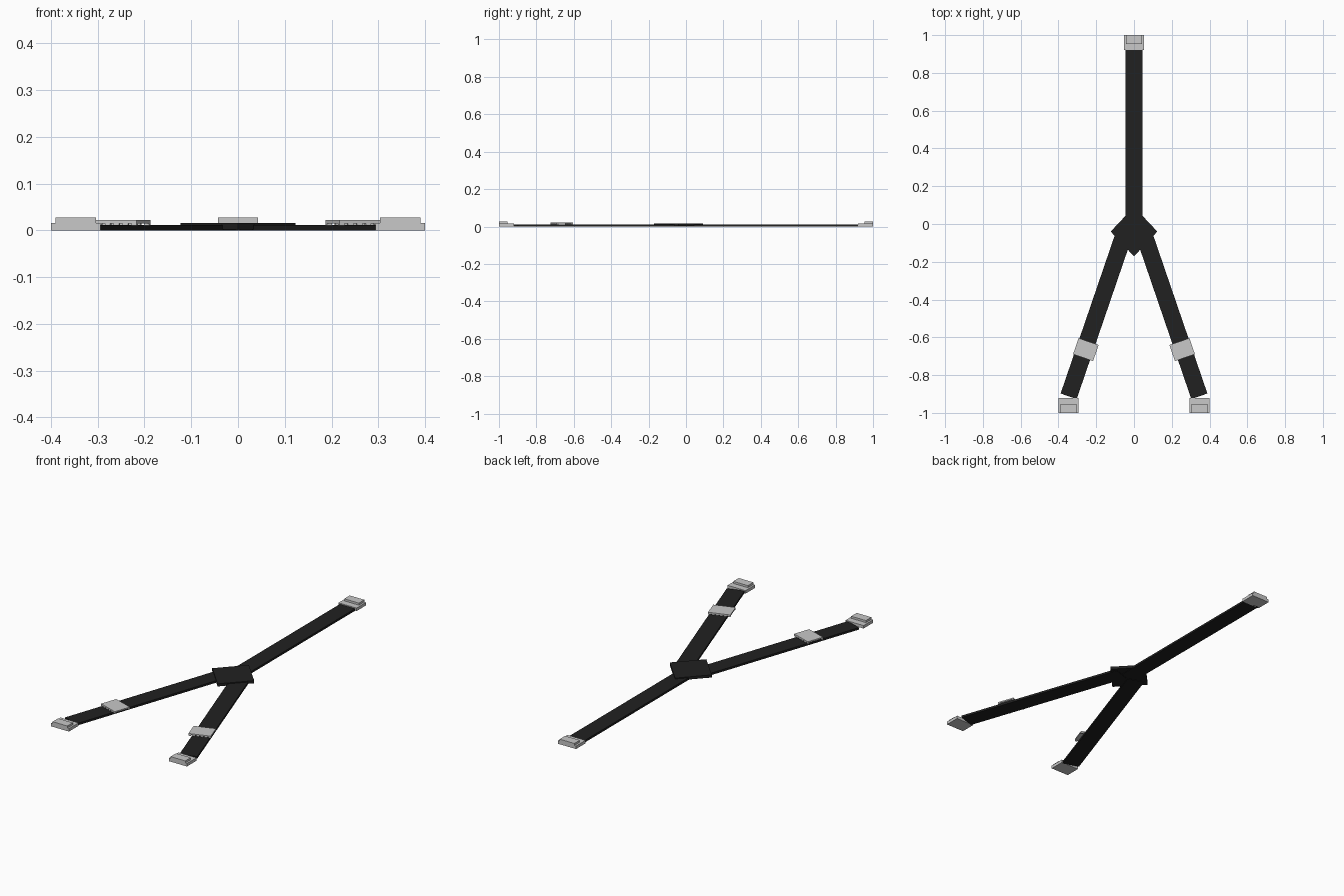
import bpy, bmesh, math
from mathutils import Matrix, Vector

cube = bpy.data.objects.get("Cube")
if cube:
    bpy.data.objects.remove(cube, do_unlink=True)


def material(name, rgb):
    m = bpy.data.materials.new(name)
    m.use_nodes = True
    m.diffuse_color = (*rgb, 1)
    m.node_tree.nodes["Principled BSDF"].inputs["Base Color"].default_value = (*rgb, 1)
    return m


BLACK = material("black webbing", (0.015, 0.015, 0.015))
METAL = material("light grey metal", (0.58, 0.58, 0.58))


def build(name, boxes, mat, loc=(0, 0), angle=0):
    """Boxes given as (x0, x1, y0, y1, z0, z1), joined, turned about z and placed."""
    bm = bmesh.new()
    for x0, x1, y0, y1, z0, z1 in boxes:
        size = Matrix.Diagonal((x1 - x0, y1 - y0, z1 - z0, 1))
        mid = Vector((x0 + x1, y0 + y1, z0 + z1)) / 2
        bmesh.ops.create_cube(bm, size=1, matrix=Matrix.Translation(mid) @ size)
    mesh = bpy.data.meshes.new(name)
    bm.to_mesh(mesh)
    bm.free()
    mesh.materials.append(mat)
    ob = bpy.data.objects.new(name, mesh)
    ob.location = (*loc, 0)
    ob.rotation_euler.z = angle
    bpy.context.collection.objects.link(ob)
    return ob


HALF = 0.045          # half width of the webbing
TOP = 0.011           # top of the webbing
LEAN = math.radians(18.9)

# Stepped clip: flat plate with a raised lever at its outer end
CLIP = [(-0.053, 0.053, -0.04, 0.04, 0, 0.016),
        (-0.043, 0.043, -0.006, 0.04, 0.016, 0.027)]

# Adjuster: thin plate with a row of teeth under both cross edges
ADJUSTER = [(-0.056, 0.056, -0.045, 0.045, 0.015, 0.022)]
for i in range(6):
    x = -0.056 + i * 0.02
    for y in (-0.045, 0.037):
        ADJUSTER.append((x, x + 0.012, y, y + 0.008, 0.010, 0.015))

# Back strap and clip
build("back_strap", [(-HALF, HALF, -0.04, 0.93, 0, TOP)], BLACK)
build("back_clip", CLIP, METAL, (0, 0.96))

# Front straps with adjusters and clips, one per side
for side, s in (("left", 1), ("right", -1)):
    build(side + "_front_strap", [(-HALF, HALF, 0, 0.92, 0, TOP)], BLACK,
          (s * 0.346, -0.912), s * LEAN)
    build(side + "_adjuster", ADJUSTER, METAL, (s * 0.255, -0.665), s * LEAN)
    build(side + "_front_clip", CLIP, METAL, (s * 0.347, -0.96), math.pi)

# Diamond patch joining the three straps
patch = build("join_patch", [(-0.09, 0.09, -0.09, 0.09, 0.002, 0.016)], BLACK)
patch.data.transform(Matrix.Diagonal((0.97, 1.03, 1, 1)) @ Matrix.Rotation(math.pi / 4, 4, "Z"))
patch.location.y = -0.04
